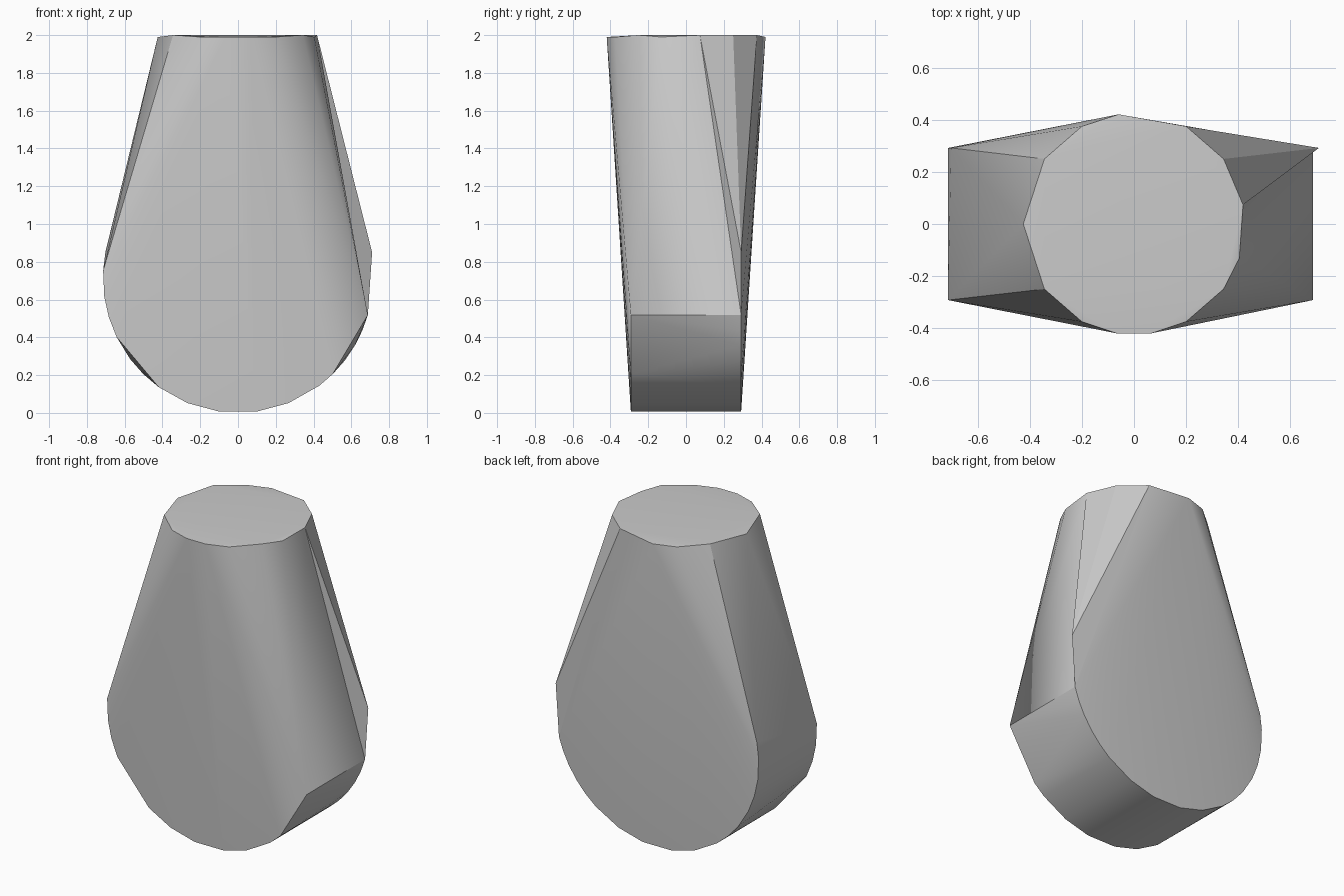
import bpy, bmesh
from math import sin, cos, radians

cube = bpy.data.objects.get("Cube")
if cube:
    bpy.data.objects.remove(cube, do_unlink=True)

RIM = 0.425      # radius of the round top
DISC = 0.715     # radius of the upright lower disc
DEPTH = 0.292    # half thickness of the lower disc

grey = bpy.data.materials.new("light_grey")
grey.use_nodes = True
colour = (0.6, 0.6, 0.6, 1)
grey.diffuse_color = colour
grey.node_tree.nodes["Principled BSDF"].inputs["Base Color"].default_value = colour


def rim_point(angle, z=2.0):
    """Point on the top rim, angle measured from +x."""
    a = radians(angle)
    return (RIM * cos(a), RIM * sin(a), z)


def disc_point(angle, y):
    """Point on the disc edge, angle measured from the bottom towards +x."""
    a = radians(angle)
    return (DISC * sin(a), y, DISC - DISC * cos(a))


def hull_object(name, points):
    bm = bmesh.new()
    for p in points:
        bm.verts.new(p)
    res = bmesh.ops.convex_hull(bm, input=bm.verts[:])
    loose = [v for v in bm.verts if not v.link_faces]
    bmesh.ops.delete(bm, geom=loose, context='VERTS')
    bmesh.ops.dissolve_limit(bm, angle_limit=radians(0.5),
                             verts=bm.verts[:], edges=bm.edges[:])
    bmesh.ops.recalc_face_normals(bm, faces=bm.faces[:])
    mesh = bpy.data.meshes.new(name)
    bm.to_mesh(mesh)
    bm.free()
    mesh.materials.append(grey)
    ob = bpy.data.objects.new(name, mesh)
    bpy.context.collection.objects.link(ob)
    bpy.ops.object.select_all(action='DESELECT')
    ob.select_set(True)
    bpy.context.view_layer.objects.active = ob
    bpy.ops.object.shade_smooth_by_angle(angle=radians(25))
    return ob


# Main body: round top blending into an upright disc with uneven edges
top = [rim_point(a) for a in (10, 36, 62, 144, 216, 324)]
top += [rim_point(a, 1.99) for a in (98, 118, 180, 242, 261, 279, 298, 342)]
front = [disc_point(a, -DEPTH)
         for a in (-93, -82, -73, -64, -36, -22, -8, 8, 22, 37, 44.5, 74)]
back = [disc_point(a, DEPTH)
        for a in (-101, -93, -82, -73, -64, -53, -44.5, -36, -22, -8,
                  8, 22, 37, 44.5, 52, 60, 67, 74)]
hull_object("tapered_body", top + front + back)

# Rear left corner that flares out past the flat side
hull_object("flared_corner", [rim_point(10), rim_point(36), rim_point(62),
                              disc_point(74, DEPTH), (0.71, DEPTH, 0.85)])
